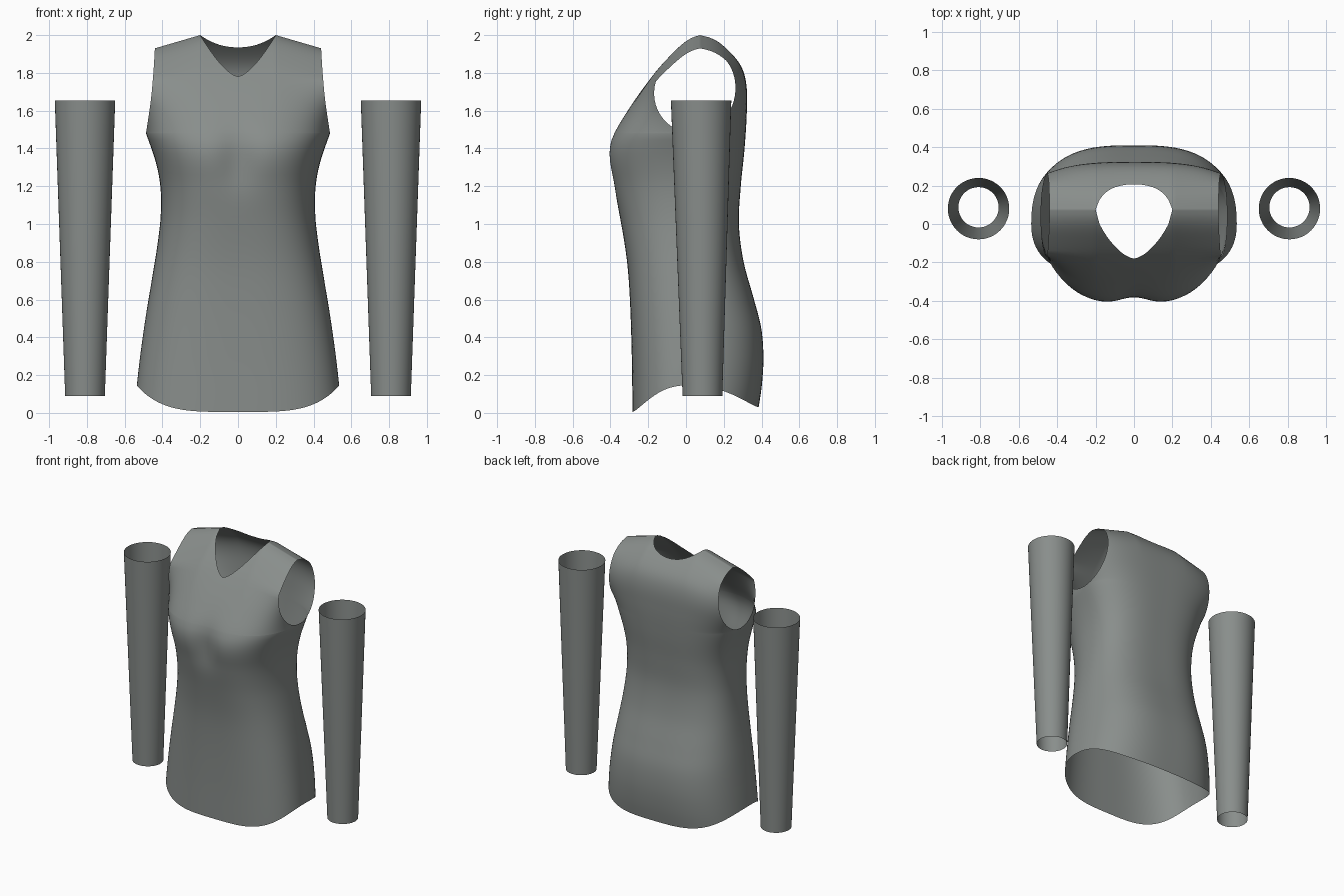
import bpy, bmesh, math

if "Cube" in bpy.data.objects:
    bpy.data.objects.remove(bpy.data.objects["Cube"])

grey = bpy.data.materials.new("fabric_grey")
grey.diffuse_color = (0.25, 0.27, 0.26, 1)
grey.use_nodes = True
grey.node_tree.nodes["Principled BSDF"].inputs["Base Color"].default_value = grey.diffuse_color


def curve(pts):
    """Smooth interpolation through (z, value) points."""
    n = len(pts)
    m = []
    for i in range(n):
        a, b = pts[max(i - 1, 0)], pts[min(i + 1, n - 1)]
        m.append((b[1] - a[1]) / (b[0] - a[0]))

    def f(z):
        z = min(max(z, pts[0][0]), pts[-1][0])
        i = 0
        while i < n - 2 and z > pts[i + 1][0]:
            i += 1
        (z0, v0), (z1, v1) = pts[i], pts[i + 1]
        h = z1 - z0
        t = (z - z0) / h
        return (v0 * (2*t**3 - 3*t*t + 1) + v1 * (3*t*t - 2*t**3)
                + h * m[i] * (t**3 - 2*t*t + t) + h * m[i + 1] * (t**3 - t*t))
    return f


# Side profiles, half widths and seam position by height
front_y = curve([(0, -.283), (.3, -.287), (.6, -.297), (.8, -.312), (1.0, -.343), (1.2, -.385),
                 (1.35, -.415), (1.45, -.40), (1.6, -.31), (1.8, -.165), (1.9, -.075),
                 (1.96, -.01), (1.99, .04), (2.0, .075)])
back_y = curve([(0, .38), (.15, .402), (.3, .41), (.45, .398), (.6, .36), (.8, .305), (1.0, .28),
                (1.2, .29), (1.4, .31), (1.6, .322), (1.75, .318), (1.85, .283), (1.95, .19),
                (1.985, .13), (2.0, .075)])
side_low = curve([(0, .548), (.15, .535), (.3, .518), (.5, .49), (.7, .457), (.9, .425),
                  (1.05, .409), (1.2, .411), (1.33, .436), (1.48, .487)])
side_arm = curve([(1.48, .487), (1.65, .462), (1.8, .448), (1.93, .44)])
seam_y = curve([(0, 0), (.6, .01), (1.0, .03), (1.48, .045), (1.8, .06), (2.0, .075)])
ARM, TIP, NECK = 1.48, 1.93, .2 / .44      # armhole bottom, shoulder tip, neck point
P, Q = 3.0, 2.3                            # roundness of the cross-section


def point(u, row, low, high, front):
    """Point on the front or back panel; u runs from -1 to 1 across it."""
    a = abs(u)
    shoulder = 2.0 - (2.0 - TIP) * max(0, (a - NECK) / (1 - NECK))
    hem = .005 + .14 * a**4 if front else .03 + .115 * a**4
    top = shoulder
    if a < NECK:
        top = 1.78 + .22 * (a / NECK)**1.5 if front else 1.935 + .065 * (a / NECK)**2.2
    if row <= low:
        z = hem + (ARM - hem) * row / low
        zz, x, reach = z, u * side_low(z), 1
        seam = seam_y(z)
        depth = (front_y if front else back_y)(z) - seam
    else:
        t = (1 - math.cos(math.pi * (row - low) / high)) / 2
        z = ARM + (top - ARM) * t
        zz = ARM + (z - ARM) * (2.0 - ARM) / (shoulder - ARM)
        x = u * side_arm(z)
        seam = seam_y(zz)
        depth = (front_y if front else back_y)(zz) - seam
        # trim the panel where it meets the armhole oval
        ze = (zz - ARM) / (2.0 - ARM) * 2 - 1
        oval = (.225 if front else .205) * math.sqrt(max(0, 1 - ze * ze))
        s = min(.97, oval / max(abs(depth), 1e-5))
        reach = (1 - s**Q)**(1 / P)
    y = seam + depth * max(0, 1 - (a * reach)**P)**(1 / Q)
    if front:                               # hollow at the middle of the chest
        y += .035 * math.exp(-(x / .1)**2 - ((z - 1.35) / .15)**2)
    return x, y, z


def finish(name, bm):
    me = bpy.data.meshes.new(name)
    bm.to_mesh(me)
    bm.free()
    me.materials.append(grey)
    for p in me.polygons:
        p.use_smooth = True
    ob = bpy.data.objects.new(name, me)
    bpy.context.collection.objects.link(ob)
    return ob


# Bodice: front and back panels welded at side and shoulder seams
LOW, HIGH = 40, 28
half = [NECK * i / 10 for i in range(11)]
half += [NECK + (1 - NECK) * math.sin(math.pi / 2 * i / 18) for i in range(1, 19)]
cols = [-u for u in reversed(half[1:])] + half
bm = bmesh.new()
for front in (True, False):
    grid = [[bm.verts.new(point(u, r, LOW, HIGH, front)) for u in cols]
            for r in range(LOW + HIGH + 1)]
    for lo, up in zip(grid, grid[1:]):
        for i in range(len(cols) - 1):
            quad = [lo[i], lo[i + 1], up[i + 1], up[i]]
            bm.faces.new(quad if front else quad[::-1])
bmesh.ops.remove_doubles(bm, verts=bm.verts, dist=.0004)
finish("bodice", bm)

# Sleeves: open tapered tubes
for side, name in ((-1, "sleeve_right"), (1, "sleeve_left")):
    bm = bmesh.new()
    n = 48
    rings = []
    for z, r, y in ((.09, .105, .087), (1.655, .16, .08)):
        rings.append([bm.verts.new((side * .81 + r * math.cos(2 * math.pi * i / n),
                                    y + r * math.sin(2 * math.pi * i / n), z)) for i in range(n)])
    for i in range(n):
        j = (i + 1) % n
        bm.faces.new((rings[0][i], rings[0][j], rings[1][j], rings[1][i]))
    finish(name, bm)
